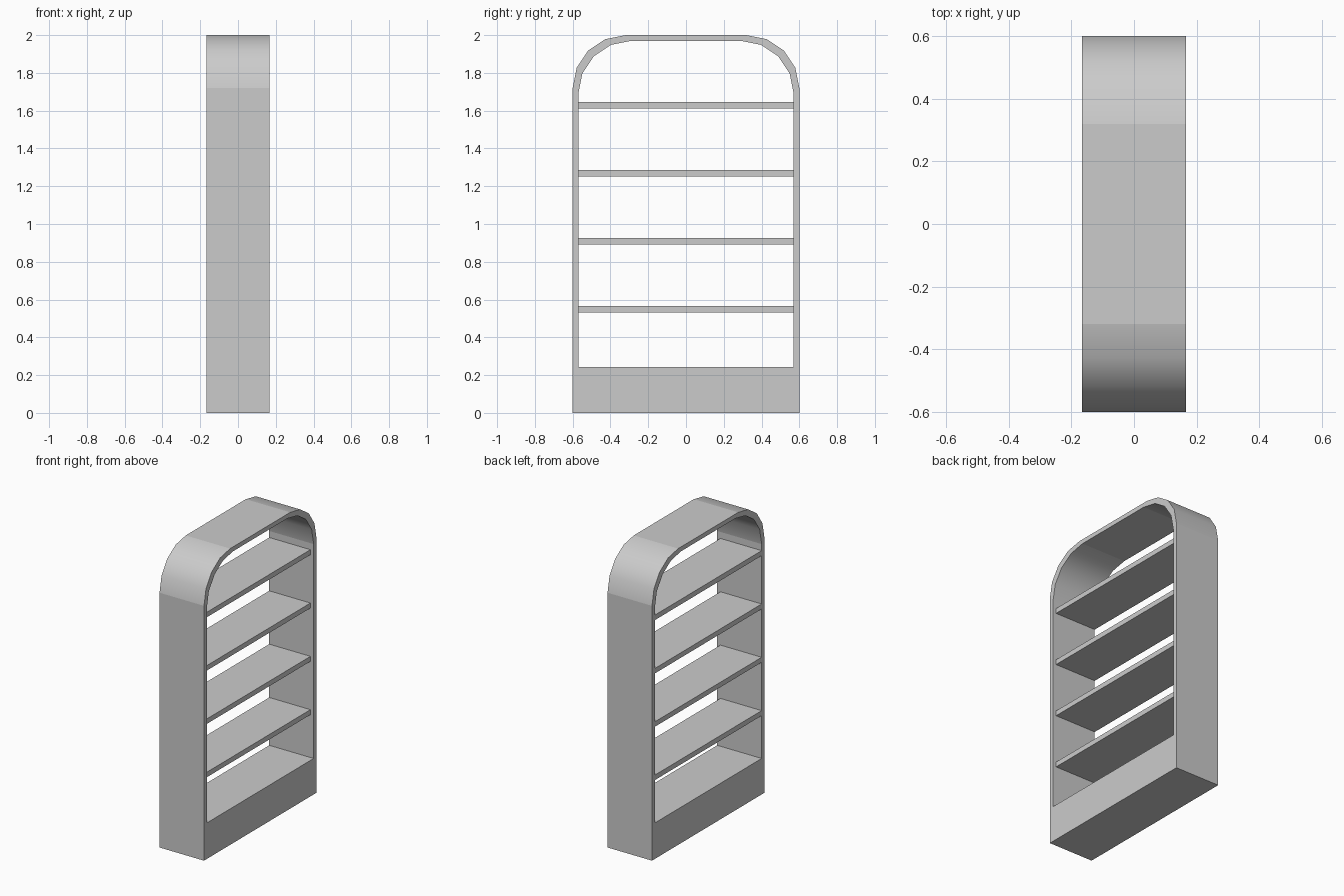
import bpy, bmesh
from math import pi, cos, sin

if "Cube" in bpy.data.objects:
    bpy.data.objects.remove(bpy.data.objects["Cube"])

DEPTH = 0.166      # half depth along x
RADIUS = 0.28      # corner radius
SEGS = 4           # sides per rounded corner


def outline(half_w, bottom, top):
    """Door-shaped loop in (y, z) with two rounded upper corners."""
    cy, cz = half_w - RADIUS, top - RADIUS
    arc = [(cy + RADIUS * cos(i * pi / 2 / SEGS), cz + RADIUS * sin(i * pi / 2 / SEGS))
           for i in range(SEGS + 1)]
    right = [(half_w, bottom)] + arc
    return right + [(-y, z) for y, z in reversed(right)]


def finish(bm, name):
    bmesh.ops.recalc_face_normals(bm, faces=bm.faces)
    me = bpy.data.meshes.new(name)
    bm.to_mesh(me)
    bm.free()
    ob = bpy.data.objects.new(name, me)
    bpy.context.collection.objects.link(ob)
    return ob


# Frame: outer and inner outlines bridged on both sides, solid plinth below
bm = bmesh.new()
rings = [[bm.verts.new((x, y, z)) for y, z in outline(*size)]
         for size, x in (((0.60, 0.0, 2.0), DEPTH), ((0.57, 0.243, 1.97), DEPTH),
                         ((0.57, 0.243, 1.97), -DEPTH), ((0.60, 0.0, 2.0), -DEPTH))]
n = len(rings[0])
arc_sides = set(range(1, 1 + SEGS)) | set(range(2 + SEGS, 2 + 2 * SEGS))
for k in range(4):
    a, b = rings[k], rings[(k + 1) % 4]
    for i in range(n):
        j = (i + 1) % n
        f = bm.faces.new((a[i], a[j], b[j], b[i]))
        f.smooth = k in (1, 3) and i in arc_sides   # only the rounded corners are smooth
finish(bm, "bookcase_frame")

# Shelves: flush at the -x side, set back a little at the +x side
x0, x1 = -DEPTH, 0.142
for s in range(4):
    bm = bmesh.new()
    bmesh.ops.create_cube(bm, size=1)
    bmesh.ops.scale(bm, vec=(x1 - x0, 1.14, 0.034), verts=bm.verts)
    bmesh.ops.translate(bm, vec=((x0 + x1) / 2, 0, 0.549 + 0.36 * s), verts=bm.verts)
    finish(bm, f"shelf_{s + 1}")
